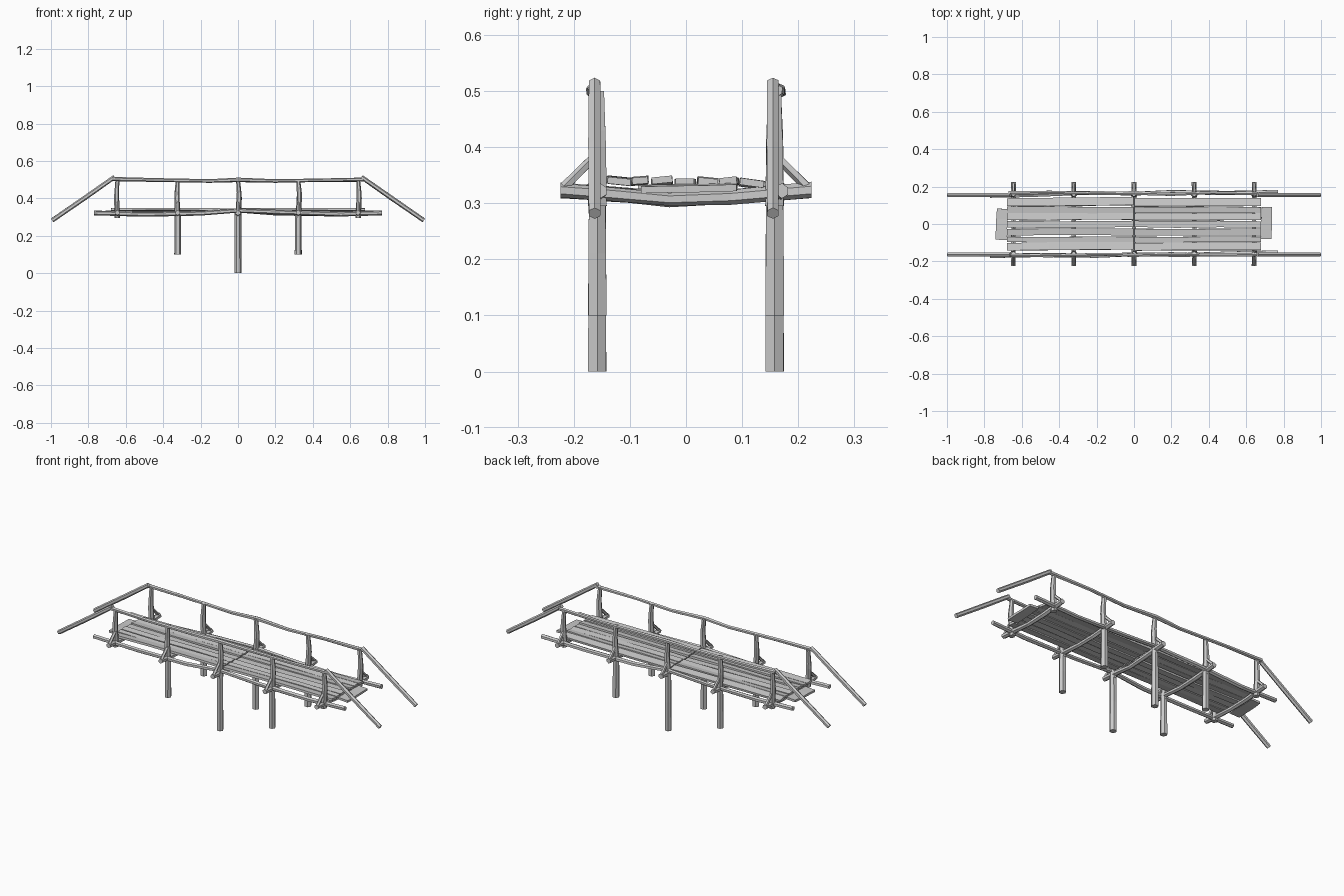
import bpy, bmesh, math, random
from mathutils import Vector

if "Cube" in bpy.data.objects:
    bpy.data.objects.remove(bpy.data.objects["Cube"])

random.seed(4)


def log(name, pts, radii, sides=6, jitter=0.08, squash=1.0):
    """Faceted, slightly irregular timber swept along pts."""
    pts = [Vector(p) for p in pts]
    bm = bmesh.new()
    rings = []
    axis = (pts[-1] - pts[0]).normalized()
    ref = Vector((0, 1, 0)) if abs(axis.y) < 0.8 else Vector((1, 0, 0))
    u = (ref - axis * ref.dot(axis)).normalized()
    v = axis.cross(u)
    for p, r in zip(pts, radii):
        ring = []
        for i in range(sides):
            a = 2 * math.pi * (i + 0.5) / sides
            k = r * (1 + random.uniform(-jitter, jitter))
            ring.append(bm.verts.new(p + u * math.cos(a) * k + v * math.sin(a) * k * squash))
        rings.append(ring)
    for a, b in zip(rings, rings[1:]):
        for i in range(sides):
            j = (i + 1) % sides
            bm.faces.new((a[i], a[j], b[j], b[i]))
    bm.faces.new(rings[0][::-1])
    bm.faces.new(rings[-1])
    return finish(name, bm)


def board(name, start, end, width, thick, tilt=0.0, cuts=3, wobble=0.002):
    """Rough flat plank between two points, tilted about its length."""
    a, b = Vector(start), Vector(end)
    d = (b - a).normalized()
    side = d.cross(Vector((0, 0, 1))).normalized()
    up = side.cross(d)
    s = side * math.cos(tilt) + up * math.sin(tilt)
    n = up * math.cos(tilt) - side * math.sin(tilt)
    bm = bmesh.new()
    rings = []
    for i in range(cuts + 1):
        c = a.lerp(b, i / cuts) + Vector((0, random.uniform(-wobble, wobble), random.uniform(-wobble, wobble)))
        w = width / 2 * random.uniform(0.93, 1.05)
        rings.append([bm.verts.new(c + s * w * p + n * thick / 2 * q)
                      for p, q in ((-1, -1), (1, -1), (1, 1), (-1, 1))])
    for r0, r1 in zip(rings, rings[1:]):
        for i in range(4):
            j = (i + 1) % 4
            bm.faces.new((r0[i], r0[j], r1[j], r1[i]))
    bm.faces.new(rings[0][::-1])
    bm.faces.new(rings[-1])
    return finish(name, bm)


def finish(name, bm):
    bmesh.ops.recalc_face_normals(bm, faces=bm.faces)
    me = bpy.data.meshes.new(name)
    bm.to_mesh(me)
    bm.free()
    ob = bpy.data.objects.new(name, me)
    bpy.context.collection.objects.link(ob)
    return ob


# posts, cross beams and braces at each support
supports = [(-0.645, 0.295), (-0.322, 0.10), (0.0, 0.0), (0.322, 0.10), (0.642, 0.295)]
for x, base in supports:
    bend = 0.006 if x >= 0 else -0.004
    for s, label in ((-1, "front"), (1, "back")):
        y = s * 0.158
        if base < 0.2:
            log(f"{label}_pile", [(x, y, base), (x, y, (base + 0.32) / 2), (x, y, 0.33)],
                [0.0185, 0.018, 0.017], 6, 0.04)
        log(f"{label}_rail_post", [(x, y, max(base, 0.295)), (x + bend, y, 0.40),
                                   (x + bend, y, 0.43), (x, y, 0.50)],
            [0.0185, 0.017, 0.016, 0.013], 6, 0.06, 0.8)
        # diagonal brace outside the post
        log(f"{label}_brace", [(x, s * 0.217, 0.328), (x, s * 0.16, 0.385)],
            [0.009, 0.008], 5, 0.05)
    sag = random.uniform(0.302, 0.312)
    log("cross_beam", [(x, -0.224, 0.323), (x, -0.13, 0.316), (x, -0.03, sag),
                       (x, 0.08, 0.311), (x, 0.224, 0.324)],
        [0.014, 0.0135, 0.012, 0.0135, 0.0145], 6, 0.08, 0.95)

# long stringers, hand rails and sloping end rails
for s, label in ((-1, "front"), (1, "back")):
    path = [(-0.77, 0.322, 0.009), (-0.5, 0.315, 0.004), (-0.2, 0.32, 0.008), (0, 0.335, 0.0),
            (0.25, 0.325, 0.004), (0.55, 0.316, -0.006), (0.77, 0.322, -0.01)]
    log(f"{label}_stringer", [(s * -x, s * (0.162 + dy), z) for x, z, dy in path],
        [0.013, 0.012, 0.0125, 0.011, 0.012, 0.0125, 0.013], 6, 0.1)
    rail = [(-0.67, 0.503, 0.003), (-0.45, 0.498, 0.007), (-0.15, 0.493, 0.0), (0, 0.499, 0.004),
            (0.2, 0.493, -0.003), (0.42, 0.497, 0.005), (0.67, 0.501, 0.0)]
    log(f"{label}_hand_rail", [(x, s * (0.162 + dy), z) for x, z, dy in rail],
        [0.011, 0.01, 0.009, 0.011, 0.0095, 0.009, 0.011], 6, 0.1)
    for e in (-1, 1):
        y = s * 0.159 - 0.004
        log(f"{label}_sloping_rail", [(e * 0.66, y, 0.514), (e * 0.82, y, 0.402), (e * 0.994, y, 0.282)],
            [0.0115, 0.0125, 0.012], 6, 0.05)

# deck planks in two halves meeting over the middle beam
planks = [(-0.121, 0.042, 0.341, 0.10), (-0.083, 0.030, 0.341, -0.08), (-0.042, 0.036, 0.340, -0.1),
          (-0.002, 0.035, 0.336, 0.0), (0.039, 0.037, 0.339, 0.1), (0.076, 0.033, 0.339, -0.12),
          (0.118, 0.044, 0.336, 0.14)]
for e in (-1, 1):
    for y, w, z, t in planks:
        skew = random.uniform(-0.003, 0.003)
        board("deck_plank", (e * 0.003, y + skew, z - 0.002), (e * 0.678, y, z), w, 0.012, t * e)

# short boards across both ends of the deck
board("left_end_board", (-0.71, -0.083, 0.325), (-0.705, 0.083, 0.327), 0.058, 0.012, 0.05)
board("right_end_board", (0.705, -0.08, 0.325), (0.71, 0.09, 0.327), 0.058, 0.012, -0.05)
